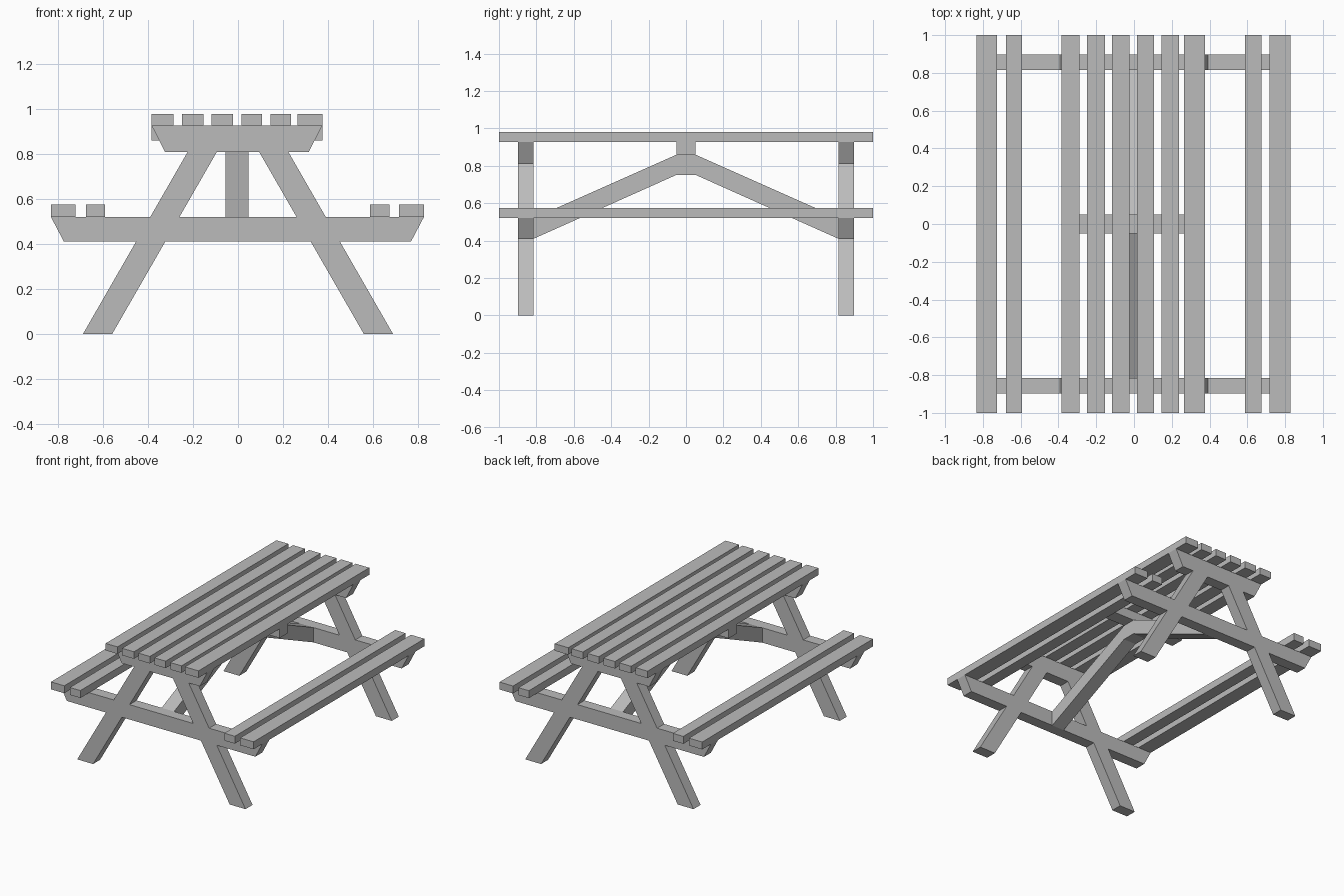
import bpy
import bmesh

old = bpy.data.objects.get("Cube")
if old:
    bpy.data.objects.remove(old, do_unlink=True)

grey = bpy.data.materials.new("weathered grey wood")
grey.use_nodes = True
GREY = (0.5, 0.5, 0.5, 1)
grey.diffuse_color = GREY
grey.node_tree.nodes["Principled BSDF"].inputs["Base Color"].default_value = GREY


def extrude(name, outline, axis, lo, hi):
    """Prism from a 2D outline: (x, z) pushed along y, or (y, z) pushed along x."""
    def place(p, d):
        return (p[0], d, p[1]) if axis == "y" else (d, p[0], p[1])
    bm = bmesh.new()
    near = [bm.verts.new(place(p, lo)) for p in outline]
    far = [bm.verts.new(place(p, hi)) for p in outline]
    bm.faces.new(near)
    bm.faces.new(far)
    for i in range(len(outline)):
        j = (i + 1) % len(outline)
        bm.faces.new((near[i], near[j], far[j], far[i]))
    bmesh.ops.recalc_face_normals(bm, faces=bm.faces)
    mesh = bpy.data.meshes.new(name)
    bm.to_mesh(mesh)
    bm.free()
    mesh.materials.append(grey)
    obj = bpy.data.objects.new(name, mesh)
    bpy.context.collection.objects.link(obj)
    return obj


def plank(name, x0, x1, z0, z1, y=1.0):
    return extrude(name, [(x0, z0), (x1, z0), (x1, z1), (x0, z1)], "y", -y, y)


# Heights of the parts
SEAT_LOW, SEAT, SEAT_TOP = 0.41, 0.52, 0.575
TABLE_LOW, TABLE, TABLE_TOP = 0.81, 0.928, 0.98

# Table top planks
for x0, x1 in [(-0.385, -0.288), (-0.25, -0.153), (-0.117, -0.023),
               (0.015, 0.107), (0.145, 0.237), (0.265, 0.376)]:
    plank("table_plank", x0, x1, TABLE, TABLE_TOP)

# Seat planks
for x0, x1 in [(-0.833, -0.724), (-0.678, -0.592),
               (0.588, 0.674), (0.718, 0.828)]:
    plank("seat_plank", x0, x1, SEAT, SEAT_TOP)

# Batten under the middle of the table top
plank("middle_batten", -0.385, 0.376, 0.86, TABLE, 0.05)


def leg_x(z):
    """Inner edge of a splayed leg at height z."""
    return 0.56 - 0.575 * z


# End frames: bevelled beams with the legs cut to meet them
for end, y0, y1 in (("front", -0.897, -0.815), ("back", 0.815, 0.897)):
    extrude(end + "_seat_beam", [(-0.775, SEAT_LOW), (0.77, SEAT_LOW),
                                 (0.828, SEAT), (-0.833, SEAT)], "y", y0, y1)
    extrude(end + "_table_beam", [(-0.325, TABLE_LOW), (0.315, TABLE_LOW),
                                  (0.376, TABLE), (-0.385, TABLE)], "y", y0, y1)
    for side, s in (("left", 1), ("right", -1)):
        for part, z0, z1 in (("lower", 0, SEAT_LOW), ("upper", SEAT, TABLE_LOW)):
            extrude(f"{end}_{side}_{part}_leg",
                    [(s * leg_x(z0), z0), (s * (leg_x(z0) + 0.13), z0),
                     (s * (leg_x(z1) + 0.13), z1), (s * leg_x(z1), z1)],
                    "y", y0, y1)

# Bent brace from beam to beam, meeting the batten in the middle
extrude("centre_brace", [(-0.815, SEAT_LOW), (-0.05, 0.752), (0.05, 0.752),
                         (0.815, SEAT_LOW), (0.815, SEAT), (0.05, 0.86),
                         (-0.05, 0.86), (-0.815, SEAT)], "x", -0.055, 0.047)
